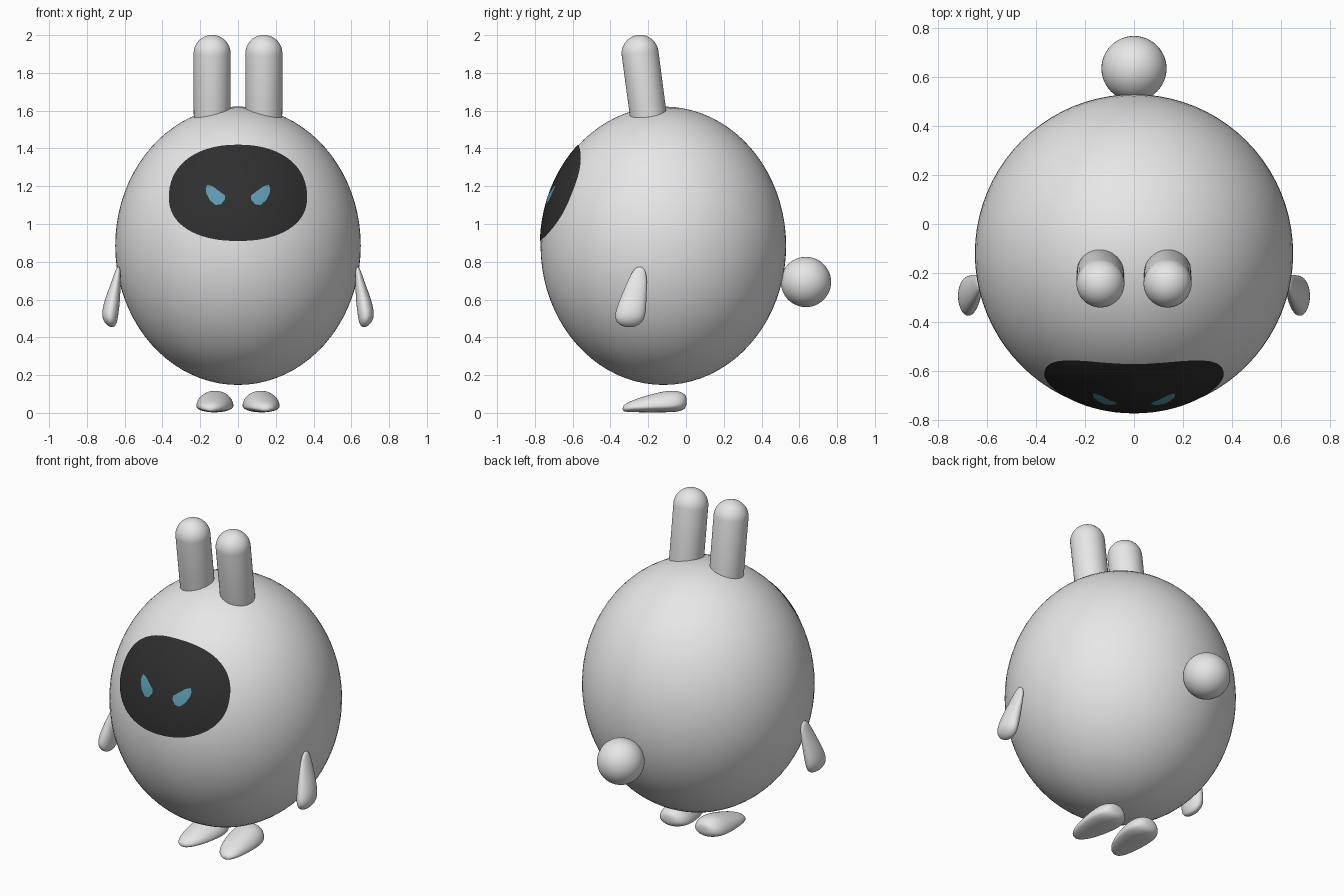
import bpy, bmesh
from math import sin, cos, tau, sqrt, copysign
from mathutils import Vector, Matrix

cube = bpy.data.objects.get("Cube")
if cube:
    bpy.data.objects.remove(cube, do_unlink=True)


def make_material(name, rgb):
    mat = bpy.data.materials.new(name)
    mat.use_nodes = True
    mat.diffuse_color = (*rgb, 1)
    bsdf = next(n for n in mat.node_tree.nodes if n.type == 'BSDF_PRINCIPLED')
    bsdf.inputs["Base Color"].default_value = (*rgb, 1)
    return mat


SHELL = make_material("light_grey", (0.8, 0.8, 0.8))
VISOR = make_material("visor_black", (0.028, 0.028, 0.028))
GLOW = make_material("eye_teal", (0.11, 0.32, 0.43))

BODY_CENTRE = Vector((0, -0.12, 0.885))
BODY_RADII = Vector((0.65, 0.65, 0.737))


def add_object(name, bm, mat, subdivide=0):
    mesh = bpy.data.meshes.new(name)
    bm.to_mesh(mesh)
    bm.free()
    mesh.materials.append(mat)
    for poly in mesh.polygons:
        poly.use_smooth = True
    obj = bpy.data.objects.new(name, mesh)
    bpy.context.collection.objects.link(obj)
    if subdivide:
        mod = obj.modifiers.new("smooth", 'SUBSURF')
        mod.levels = mod.render_levels = subdivide
    return obj


def ball(radius, segments=48):
    bm = bmesh.new()
    bmesh.ops.create_uvsphere(bm, u_segments=segments, v_segments=segments // 2, radius=radius)
    return bm


def on_body(x, z, lift):
    """Point on the front of the body, raised slightly above it."""
    rx, ry, rz = BODY_RADII + Vector((lift, lift, lift))
    dz = (z - BODY_CENTRE.z) / rz
    return Vector((x, BODY_CENTRE.y - ry * sqrt(1 - (x / rx) ** 2 - dz ** 2), z))


def body_patch(name, outline, centre, lift, mat, rings):
    """Thin plate that follows the front of the body inside an outline."""
    bm = bmesh.new()
    mid = bm.verts.new(on_body(*centre, lift))
    previous = None
    n = len(outline)
    for r in range(1, rings + 1):
        t = r / rings
        ring = [bm.verts.new(on_body(centre[0] + (x - centre[0]) * t,
                                     centre[1] + (z - centre[1]) * t, lift))
                for x, z in outline]
        for i in range(n):
            j = (i + 1) % n
            if previous:
                bm.faces.new((previous[i], ring[i], ring[j], previous[j]))
            else:
                bm.faces.new((mid, ring[i], ring[j]))
        previous = ring
    bm.normal_update()
    for face in bm.faces:
        if face.normal.y > 0:
            face.normal_flip()
    return add_object(name, bm, mat)


def loft(name, sections, u, v, mat, count=16):
    """Rings of (centre, u radius, +v radius, -v radius), closed at both ends."""
    bm = bmesh.new()
    previous = None
    for centre, ru, up, down in sections:
        ring = []
        for k in range(count):
            c, s = cos(tau * k / count), sin(tau * k / count)
            ring.append(bm.verts.new(Vector(centre) + u * ru * c + v * s * (up if s > 0 else down)))
        if previous:
            for k in range(count):
                j = (k + 1) % count
                bm.faces.new((previous[k], previous[j], ring[j], ring[k]))
        else:
            bm.faces.new(ring)
        previous = ring
    bm.faces.new(previous)
    bmesh.ops.recalc_face_normals(bm, faces=bm.faces)
    return add_object(name, bm, mat, 2)


# Egg-shaped body
bm = ball(1, 80)
bmesh.ops.scale(bm, vec=BODY_RADII, verts=bm.verts)
bmesh.ops.translate(bm, vec=BODY_CENTRE, verts=bm.verts)
add_object("body", bm, SHELL)

# Round tail
bm = ball(0.133)
bmesh.ops.translate(bm, vec=(0, 0.635, 0.693), verts=bm.verts)
add_object("tail", bm, SHELL)

# Dark visor, slightly fuller at the top
outline = []
for k in range(72):
    c, s = cos(tau * k / 72), sin(tau * k / 72)
    height = 0.28 if s > 0 else 0.23
    outline.append((0.366 * copysign(abs(c) ** 0.9, c), 1.14 + height * copysign(abs(s) ** 0.9, s)))
body_patch("visor", outline, (0, 1.14), 0.004, VISOR, 14)

EYE = [(.162, 1.208), (.135, 1.2), (.097, 1.172), (.07, 1.152), (.069, 1.13), (.09, 1.105),
       (.118, 1.1), (.148, 1.125), (.167, 1.16), (.171, 1.188)]
# Arm sections: height, x, y, thickness, width
ARM = [(.774, .633, -.246, .006, .012), (.755, .635, -.247, .015, .034), (.70, .644, -.257, .024, .053),
       (.60, .665, -.28, .042, .072), (.52, .679, -.297, .047, .086), (.475, .674, -.3, .034, .07),
       (.453, .667, -.3, .012, .025)]
# Foot sections: y, x, middle height, half width, rise, drop
FOOT = [(.004, .12, .06, .03, .025, .02), (-.01, .12, .05, .068, .055, .036), (-.05, .12, .04, .096, .081, .036),
        (-.11, .122, .036, .103, .083, .034), (-.2, .128, .032, .092, .064, .03),
        (-.28, .136, .028, .07, .042, .025), (-.322, .143, .024, .042, .024, .019),
        (-.336, .145, .022, .015, .01, .01)]

for side, label in ((1, "left"), (-1, "right")):
    # Slanted eye
    body_patch(label + "_eye", [(side * x, z) for x, z in EYE], (side * 0.12, 1.15), 0.008, GLOW, 3)

    # Upright ear: a capsule tilted forward and sunk into the head
    bm = ball(0.098)
    for vert in bm.verts:
        if vert.co.z < -0.001:
            vert.co.z -= 0.36
    bmesh.ops.transform(bm, matrix=Matrix.Translation((side * 0.137, -0.243, 1.903))
                        @ Matrix.Rotation(0.132, 4, 'X'), verts=bm.verts)
    add_object(label + "_ear", bm, SHELL)

    # Teardrop arm
    loft(label + "_arm", [((side * x, y, z), thick, width, width) for z, x, y, thick, width in ARM],
         Vector((1, 0, 0)), Vector((0, 1, 0)), SHELL)

    # Wedge-shaped foot
    loft(label + "_foot", [((side * x, y, z), half, rise, drop) for y, x, z, half, rise, drop in FOOT],
         Vector((1, 0, 0)), Vector((0, 0, 1)), SHELL)
